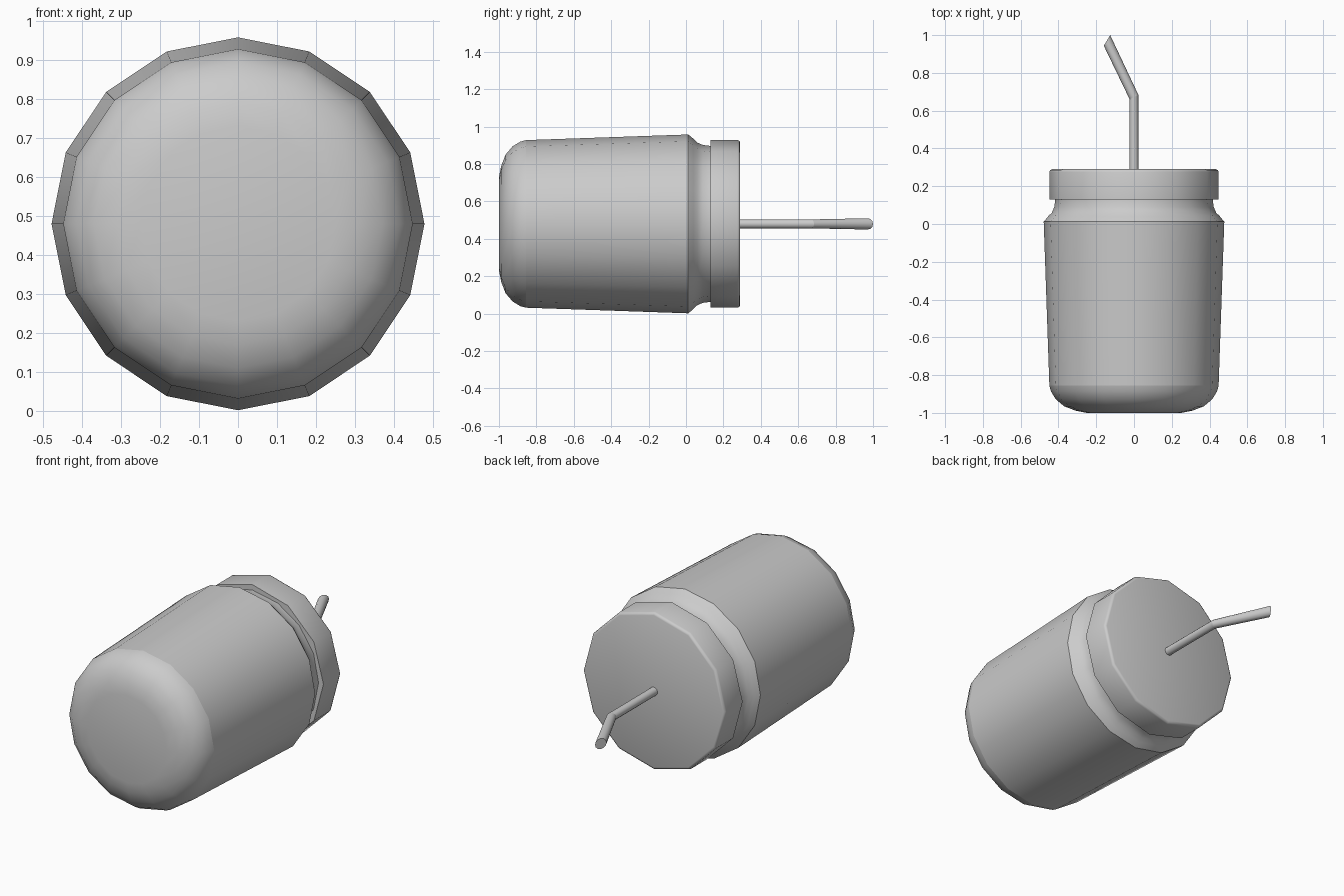
import bpy, bmesh, math
from mathutils import Vector

cube = bpy.data.objects.get("Cube")
if cube:
    bpy.data.objects.remove(cube, do_unlink=True)

AXIS_Z = 0.48

grey = bpy.data.materials.new("plain_grey")
grey.use_nodes = True
colour = (0.6, 0.6, 0.6, 1)
grey.diffuse_color = colour
grey.node_tree.nodes["Principled BSDF"].inputs["Base Color"].default_value = colour


def loft(name, rings, sharp_rings=(), angle=40):
    """Skin a list of vertex rings, cap both ends and smooth the result."""
    bm = bmesh.new()
    loops = [[bm.verts.new(p) for p in ring] for ring in rings]
    n = len(loops[0])
    for a, b in zip(loops, loops[1:]):
        for i in range(n):
            j = (i + 1) % n
            bm.faces.new((a[i], a[j], b[j], b[i]))
    bm.faces.new(loops[0])
    bm.faces.new(loops[-1])
    bmesh.ops.recalc_face_normals(bm, faces=bm.faces)
    mesh = bpy.data.meshes.new(name)
    hard = [{v for v in loops[k]} for k in sharp_rings]
    bm.verts.index_update()
    hard = [{v.index for v in s} for s in hard]
    bm.to_mesh(mesh)
    bm.free()
    obj = bpy.data.objects.new(name, mesh)
    bpy.context.collection.objects.link(obj)
    mesh.materials.append(grey)
    bpy.ops.object.select_all(action="DESELECT")
    obj.select_set(True)
    bpy.context.view_layer.objects.active = obj
    bpy.ops.object.shade_smooth_by_angle(angle=math.radians(angle))
    for e in mesh.edges:
        if any(set(e.vertices) <= s for s in hard):
            e.use_edge_sharp = True
    return obj


def lathe(name, profile, sides, **kw):
    """Turn a (radius, y) profile about the lying axis."""
    turns = [math.tau * i / sides for i in range(sides)]
    rings = [[(r * math.cos(t), y, AXIS_Z + r * math.sin(t)) for t in turns]
             for r, y in profile]
    return loft(name, rings, **kw)


# Jar: rounded base, tapering body, hollow-curved neck
base = [(0.25, -1), (0.31, -0.988), (0.37, -0.965), (0.415, -0.927), (0.44, -0.885)]
body = [(0.448, -0.855), (0.478, 0.012)]
neck = [(0.455, 0.04), (0.435, 0.06), (0.422, 0.09), (0.417, 0.13), (0.417, 0.2)]
lathe("jar", base + body + neck, 16, sharp_rings=(5, 6))

# Lid with a softened outer rim
lathe("lid", [(0.448, 0.13), (0.448, 0.275), (0.444, 0.286), (0.433, 0.29)], 12,
      angle=60)

# Bent straw with a slanted tip: each ring is a centre and its half-width vector
stations = [((0, 0.25), (0.024, 0), 0.024),
            ((0, 0.672), (0.023, 0.012), 0.024),
            ((-0.143, 0.972), (0.017, 0.028), 0.03)]
SIDES = 12
straw = []
for (x, y), side, height in stations:
    centre = Vector((x, y, AXIS_Z))
    across, up = Vector((*side, 0)), Vector((0, 0, height))
    straw.append([centre + across * math.cos(math.tau * i / SIDES)
                  + up * math.sin(math.tau * i / SIDES) for i in range(SIDES)])
loft("straw", straw, sharp_rings=(1,), angle=35)
